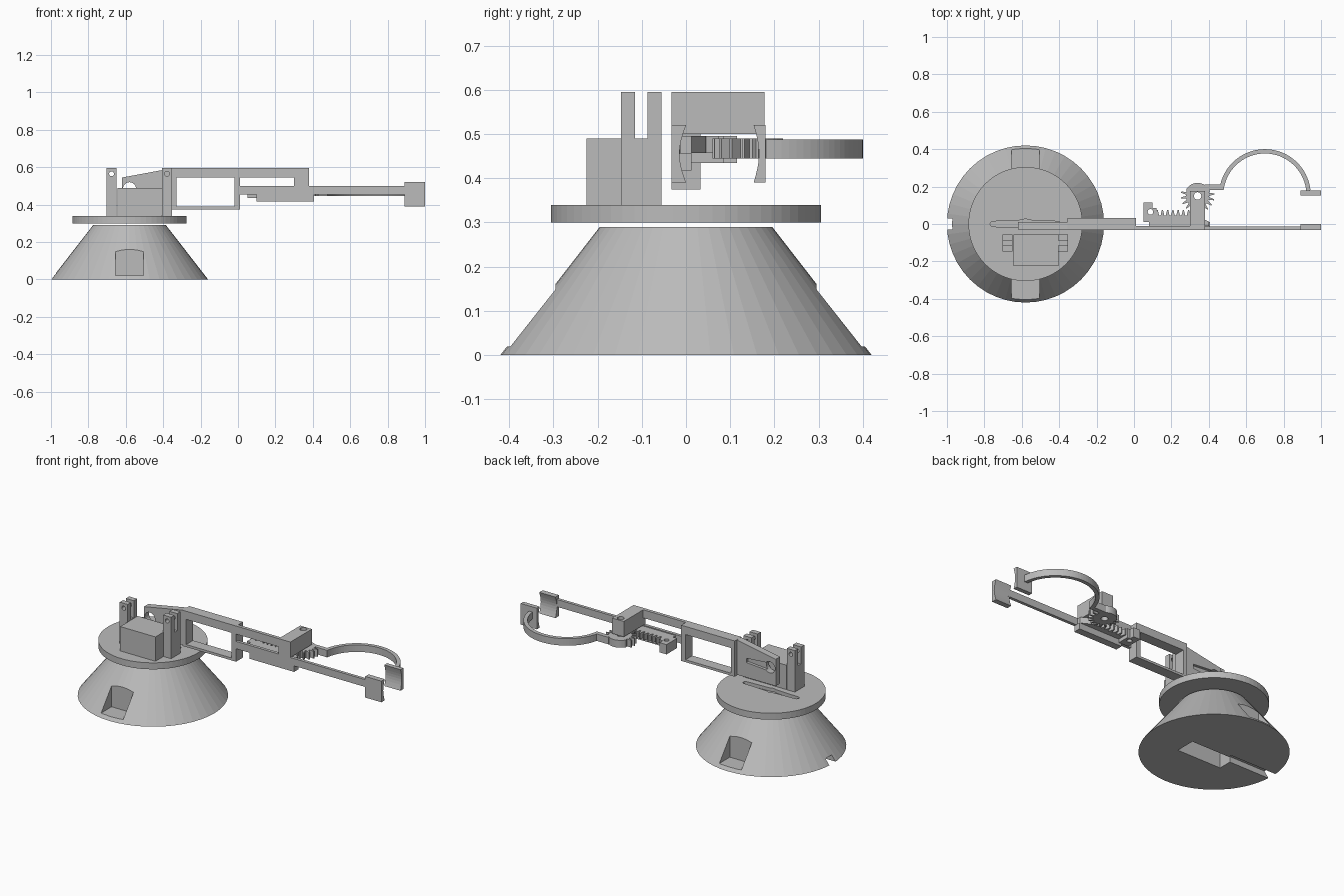
import bpy, bmesh, math
from mathutils import Vector

if "Cube" in bpy.data.objects:
    bpy.data.objects.remove(bpy.data.objects["Cube"])

grey = bpy.data.materials.new("light grey plastic")
grey.use_nodes = True
colour = (0.5, 0.5, 0.5, 1)
grey.diffuse_color = colour
grey.node_tree.nodes["Principled BSDF"].inputs["Base Color"].default_value = colour


def finish(name, bm):
    bmesh.ops.recalc_face_normals(bm, faces=bm.faces)
    mesh = bpy.data.meshes.new(name)
    bm.to_mesh(mesh)
    bm.free()
    mesh.materials.append(grey)
    obj = bpy.data.objects.new(name, mesh)
    bpy.context.collection.objects.link(obj)
    return obj


def prism(name, points, axis, low, high):
    """Extrude a flat outline along the given axis."""
    place = {"x": lambda a, b: (low, a, b),
             "y": lambda a, b: (a, low, b),
             "z": lambda a, b: (a, b, low)}[axis]
    bm = bmesh.new()
    face = bm.faces.new([bm.verts.new(place(a, b)) for a, b in points])
    out = bmesh.ops.extrude_face_region(bm, geom=[face])
    shift = Vector([high - low if k == axis else 0 for k in "xyz"])
    moved = [v for v in out["geom"] if isinstance(v, bmesh.types.BMVert)]
    bmesh.ops.translate(bm, vec=shift, verts=moved)
    return finish(name, bm)


def box(name, x, y, z):
    return prism(name, [(x[0], y[0]), (x[1], y[0]), (x[1], y[1]), (x[0], y[1])], "z", *z)


def arc(cx, cy, r, start=0, end=360, steps=24):
    """Points along an arc; a full circle leaves out the repeated end."""
    count = steps if end - start == 360 else steps + 1
    angles = [math.radians(start + (end - start) * i / steps) for i in range(count)]
    return [(cx + r * math.cos(t), cy + r * math.sin(t)) for t in angles]


def cut(target, *cutters):
    for cutter in cutters:
        cutter.hide_render = True
        mod = target.modifiers.new("cut", "BOOLEAN")
        mod.operation, mod.solver, mod.object = "DIFFERENCE", "EXACT", cutter
        bpy.context.view_layer.objects.active = target
        bpy.ops.object.modifier_apply(modifier=mod.name)
        bpy.data.objects.remove(cutter)


def horn_outline(cx, cy, reach):
    """Tapered two-armed slot with a round hub."""
    return (arc(cx + reach, cy, 0.014, -90, 90, 6) + arc(cx, cy, 0.027, 50, 130, 6)
            + arc(cx - reach, cy, 0.014, 90, 270, 6) + arc(cx, cy, 0.027, 230, 310, 6))


# Conical base with side pockets, a motor bay and a cable channel underneath
CX = -0.58
bm = bmesh.new()
bmesh.ops.create_cone(bm, cap_ends=True, segments=48, radius1=0.42, radius2=0.195, depth=0.29)
bmesh.ops.translate(bm, vec=(CX, 0, 0.145), verts=bm.verts)
base = finish("conical_base", bm)
cut(base,
    box("front_pocket", (-0.655, -0.505), (-0.5, -0.295), (0.02, 0.25)),
    box("back_pocket", (-0.655, -0.505), (0.295, 0.5), (0.02, 0.25)),
    box("motor_bay", (CX - 0.14, CX + 0.165), (-0.115, 0.01), (-0.1, 0.2)),
    box("cable_channel", (-1.1, CX - 0.1), (-0.03, 0.03), (-0.1, 0.035)))

# Turntable with a recess for the servo horn
turntable = prism("turntable", arc(CX, 0, 0.305, steps=64), "z", 0.3, 0.34)
cut(turntable, prism("horn_recess", horn_outline(CX, 0, 0.175), "z", 0.32, 0.4))

# Servo block and its two slotted posts
box("servo_block", (-0.645, -0.405), (-0.225, -0.055), (0.34, 0.49))
for name, x in (("right", -0.703), ("left", -0.407)):
    post = box(name + "_post", (x, x + 0.054), (-0.147, -0.055), (0.34, 0.595))
    cut(post,
        box("post_slot", (x - 0.1, x + 0.1), (-0.115, -0.087), (0.49, 0.7)),
        prism("post_hole", arc(x + 0.027, 0.565, 0.013, steps=16), "y", -0.3, 0.1))

# Sloped shoulder plate
shoulder = prism("shoulder_plate", [(-0.62, 0.38), (-0.35, 0.38), (-0.35, 0.595), (-0.62, 0.545)],
                 "y", -0.03, 0.012)
cut(shoulder,
    prism("hub_hole", arc(CX, 0.485, 0.035), "y", -0.2, 0.2),
    prism("arm_recess", [(CX, 0.46), (-0.42, 0.472), (-0.42, 0.498), (CX, 0.51)], "y", -0.005, 0.1))

# Open rectangular frame
frame = box("arm_frame", (-0.355, 0.01), (-0.033, 0.033), (0.375, 0.595))
cut(frame, box("frame_window", (-0.33, -0.02), (-0.1, 0.1), (0.39, 0.545)))

# Forearm rails, rack guide and gear housing
box("upper_rail", (0.01, 0.31), (-0.033, -0.012), (0.545, 0.595))
box("lower_rail", (0.01, 0.9), (-0.033, -0.014), (0.455, 0.5))
box("rack_guide", (0.1, 0.405), (-0.033, 0.012), (0.418, 0.457))
housing = box("gear_housing", (0.3, 0.38), (-0.033, 0.177), (0.5, 0.595))
cut(housing, prism("axle_hole", arc(0.34, 0.15, 0.02), "z", 0.4, 0.7))

# Toothed rack with a pierced end lug
rack = [(0.08, -0.012), (0.4, -0.012), (0.4, 0.012), (0.34, 0.045)]
for i in range(8):
    x = 0.33 - i * 0.028
    rack += [(x, 0.045), (x - 0.007, 0.075), (x - 0.013, 0.075), (x - 0.02, 0.045)]
rack += [(0.08, 0.045)]
prism("gear_rack", rack, "z", 0.457, 0.495)
lug = box("rack_lug", (0.052, 0.12), (0.012, 0.115), (0.435, 0.495))
cut(lug, prism("lug_hole", arc(0.088, 0.065, 0.015, steps=16), "z", 0.3, 0.6),
    box("lug_step", (0.1, 0.2), (0.085, 0.2), (0.3, 0.6)))

# Gear sector: round hub on the far side, teeth around the rest
GX, GY = 0.34, 0.15
sector = arc(GX, GY, 0.07, 20, 150, 12)
for i in range(11):
    start = 160 + i * 20
    for offset, r in ((0, 0.062), (5, 0.09), (9, 0.09), (14, 0.062)):
        sector += arc(GX, GY, r, start + offset, start + offset, 1)[:1]
gear = prism("gear_sector", sector, "z", 0.445, 0.49)
cut(gear, prism("gear_bore", arc(GX, GY, 0.02), "z", 0.3, 0.6))

# Curved moving finger
box("finger_link", (0.38, 0.47), (0.183, 0.21), (0.445, 0.488))
prism("curved_finger", arc(0.7, 0.155, 0.245, 6, 173, 40) + arc(0.7, 0.155, 0.222, 6, 173, 40)[::-1],
      "z", 0.445, 0.488)

# Grip pads with hollowed inner faces
for name, back, inner in (("fixed", -0.033, 0.0), ("moving", 0.18, 0.153)):
    hollow = [(inner + (back - inner) * 0.45 * math.sin(math.pi * i / 8), 0.39 + 0.13 * i / 8)
              for i in range(9)]
    prism(name + "_grip_pad", [(back, 0.52), (back, 0.39)] + hollow, "x", 0.89, 1.0)
